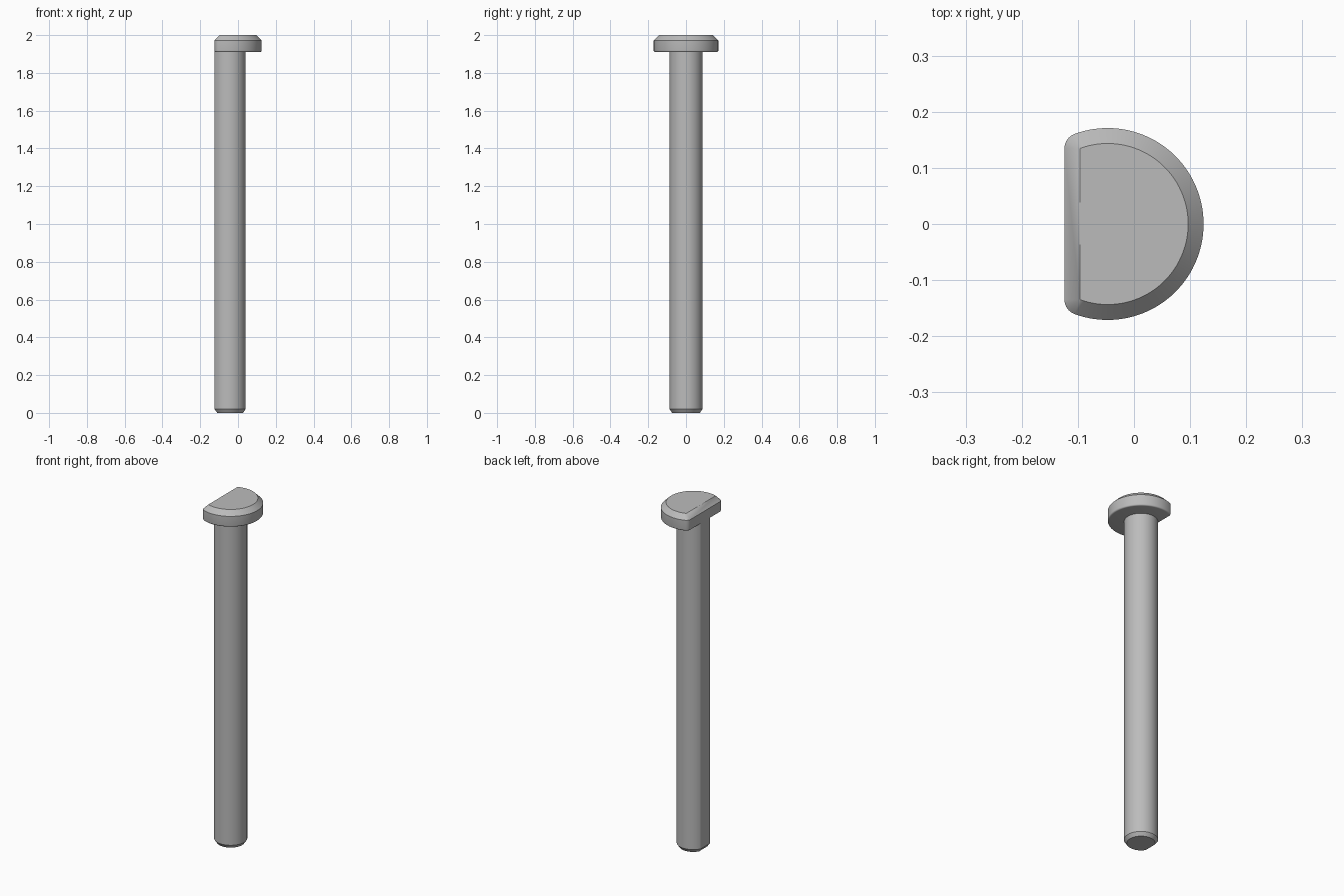
import bpy, bmesh
from math import sqrt, atan2, cos, sin, pi, radians

if "Cube" in bpy.data.objects:
    bpy.data.objects.remove(bpy.data.objects["Cube"])

AXIS_X = -0.047   # pin axis
FLAT = 0.077      # distance from axis to the flat side

steel = bpy.data.materials.new("grey_steel")
steel.use_nodes = True
GREY = (0.5, 0.5, 0.5, 1)
steel.diffuse_color = GREY
steel.node_tree.nodes["Principled BSDF"].inputs["Base Color"].default_value = GREY


def arc(cx, cy, r, a0, a1, n):
    return [(cx + r * cos(a0 + (a1 - a0) * i / n),
             cy + r * sin(a0 + (a1 - a0) * i / n)) for i in range(n + 1)]


def d_outline(radius, corner, inset):
    """D-shaped outline with rounded corners, offset inwards."""
    r, f, c = radius - inset, FLAT - inset, max(corner - inset, 0)
    cx = c - f
    cy = sqrt((r - c) ** 2 - cx ** 2)
    a = atan2(cy, cx)
    return (arc(0, 0, r, -a, a, 72) + arc(cx, cy, c, a, pi, 8)
            + arc(cx, -cy, c, -pi, -a, 8))


def d_solid(name, radius, corner, levels):
    """Loft the D outline through (height, inset) levels and cap both ends."""
    bm = bmesh.new()
    rings = [[bm.verts.new((x + AXIS_X, y, z)) for x, y in d_outline(radius, corner, inset)]
             for z, inset in levels]
    n = len(rings[0])
    for low, high in zip(rings, rings[1:]):
        for i in range(n):
            j = (i + 1) % n
            bm.faces.new((low[i], low[j], high[j], high[i]))
    bm.faces.new(rings[0][::-1])
    bm.faces.new(rings[-1])
    bmesh.ops.remove_doubles(bm, verts=bm.verts, dist=1e-5)
    bmesh.ops.recalc_face_normals(bm, faces=bm.faces)
    mesh = bpy.data.meshes.new(name)
    bm.to_mesh(mesh)
    bm.free()
    mesh.materials.append(steel)
    obj = bpy.data.objects.new(name, mesh)
    bpy.context.collection.objects.link(obj)
    bpy.ops.object.select_all(action='DESELECT')
    obj.select_set(True)
    bpy.context.view_layer.objects.active = obj
    bpy.ops.object.shade_smooth_by_angle(angle=radians(30))
    return obj


# Shaft with a chamfered tip
d_solid("shaft", 0.0875, 0, [(0, 0.014), (0.02, 0), (1.918, 0)])

# Head: small rounded lower edge, wide chamfer on top
EDGE = 0.008
lower = [(1.91 + EDGE * (1 - cos(t)), EDGE * (1 - sin(t)))
         for t in (i * pi / 8 for i in range(5))]
d_solid("head", 0.171, 0.0275, lower + [(1.9725, 0), (2, 0.0275)])
